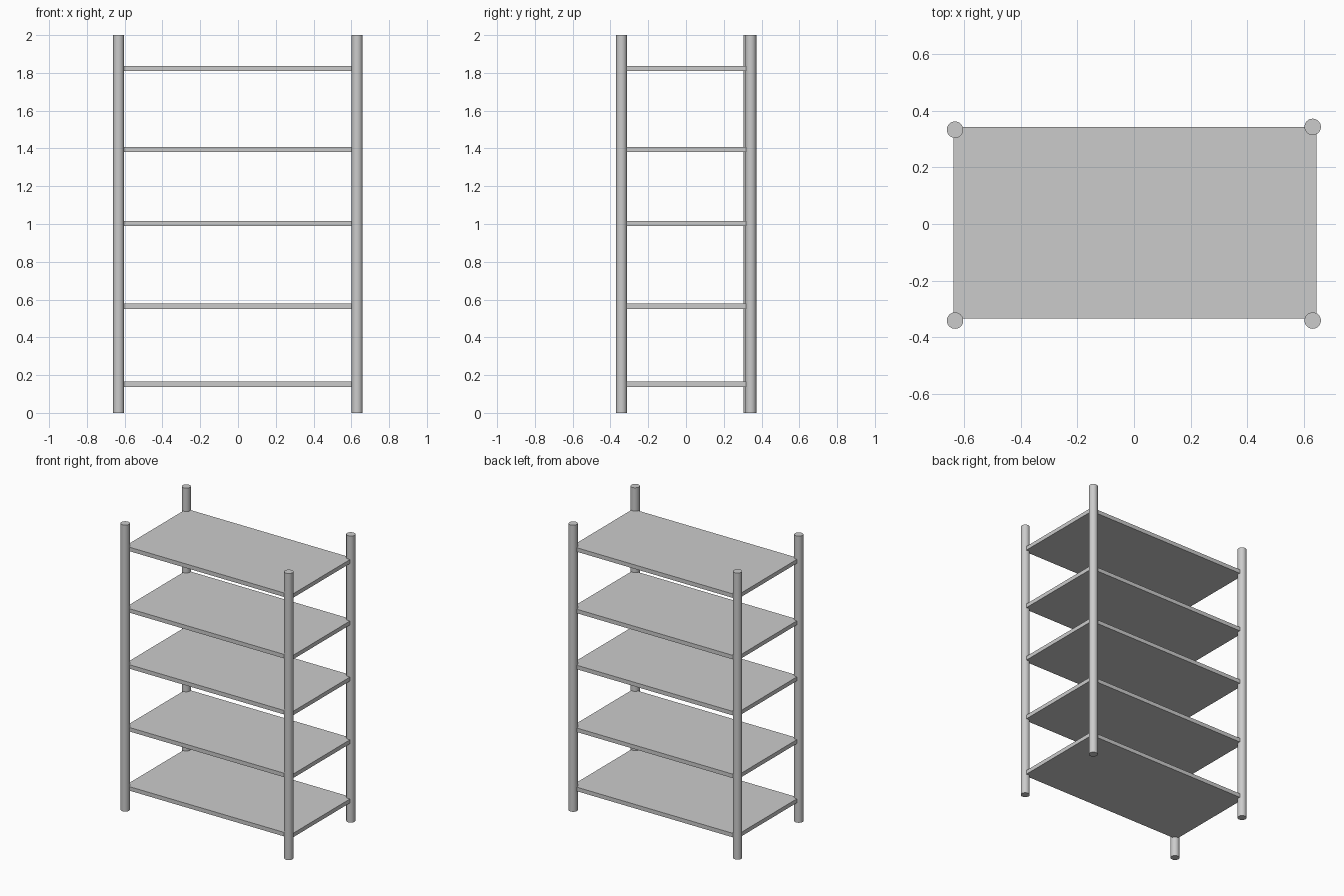
import bpy

if "Cube" in bpy.data.objects:
    bpy.data.objects.remove(bpy.data.objects["Cube"])

POST_R, HEIGHT = 0.029, 2.0
SHELF_T = 0.028


def post(name, x, y):
    bpy.ops.mesh.primitive_cylinder_add(vertices=32, radius=POST_R, depth=HEIGHT,
                                        location=(x, y, HEIGHT / 2))
    bpy.context.object.name = name
    bpy.ops.object.shade_smooth_by_angle()


def shelf(name, z, x0=-0.637, x1=0.644, y0=-0.334, y1=0.343):
    bpy.ops.mesh.primitive_cube_add(size=1, location=((x0 + x1) / 2, (y0 + y1) / 2, z))
    ob = bpy.context.object
    ob.name = name
    ob.scale = (x1 - x0, y1 - y0, SHELF_T)
    bpy.ops.object.transform_apply(location=False, rotation=False, scale=True)


# Upright corner posts (the rear left one sits slightly further forward)
post("front_left_post", -0.632, -0.341)
post("front_right_post", 0.631, -0.341)
post("rear_left_post", -0.632, 0.333)
post("rear_right_post", 0.631, 0.343)

# Five flat shelf boards running into the posts
for i, z in enumerate((0.152, 0.565, 1.003, 1.394, 1.823), 1):
    shelf(f"shelf_{i}", z)
